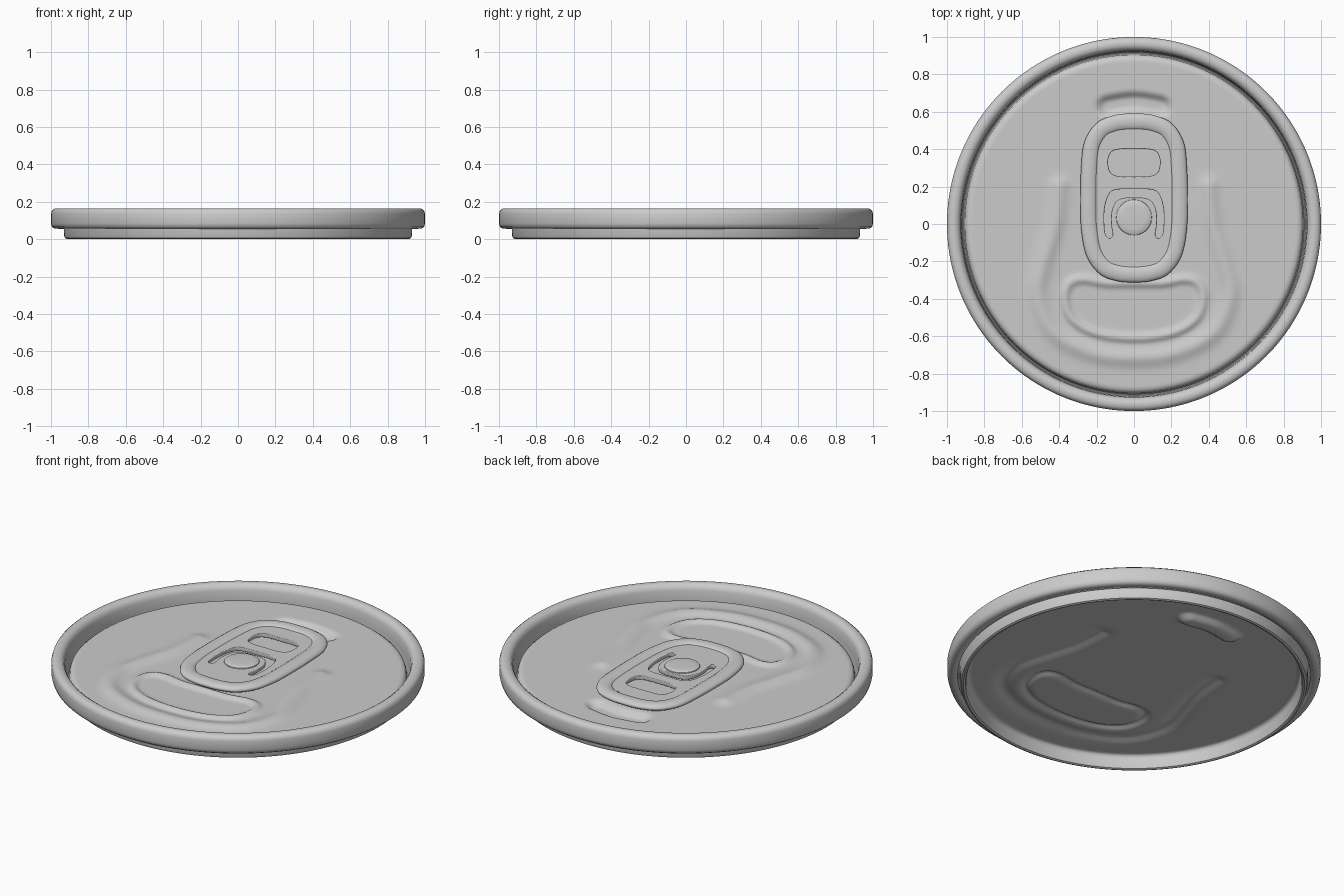
import bpy, bmesh, math
from mathutils import Vector

if "Cube" in bpy.data.objects:
    bpy.data.objects.remove(bpy.data.objects["Cube"])


def smooth_path(pts, closed, n=6):
    """Catmull-Rom curve through 2D points."""
    out, c = [], len(pts)
    for i in range(c if closed else c - 1):
        if closed:
            p = [Vector(pts[(i + k) % c]) for k in (-1, 0, 1, 2)]
        else:
            p = [Vector(pts[min(max(i + k, 0), c - 1)]) for k in (-1, 0, 1, 2)]
        for j in range(n):
            t = j / n
            out.append(0.5 * (2 * p[1] + (p[2] - p[0]) * t
                              + (2 * p[0] - 5 * p[1] + 4 * p[2] - p[3]) * t * t
                              + (3 * p[1] - p[0] - 3 * p[2] + p[3]) * t ** 3))
    if not closed:
        out.append(Vector(pts[-1]))
    return out


def mirrored(half):
    return half + [(-x, y) for x, y in reversed(half) if abs(x) > 1e-6]


def path_distance(x, y, path, closed):
    best = 9.0
    for i in range(len(path) if closed else len(path) - 1):
        a, b = path[i], path[(i + 1) % len(path)]
        dx, dy = b[0] - a[0], b[1] - a[1]
        t = ((x - a[0]) * dx + (y - a[1]) * dy) / (dx * dx + dy * dy + 1e-12)
        t = min(max(t, 0), 1)
        best = min(best, (x - a[0] - t * dx) ** 2 + (y - a[1] - t * dy) ** 2)
    return math.sqrt(best)


def finish(ob, angle=40):
    bpy.ops.object.select_all(action='DESELECT')
    ob.select_set(True)
    bpy.context.view_layer.objects.active = ob
    if ob.type == 'CURVE':
        bpy.ops.object.convert(target='MESH')
        ob = bpy.context.object
    bpy.ops.object.shade_smooth_by_angle(angle=math.radians(angle))
    return ob


def lathe(name, profile, segs, height=None):
    """Revolve (r, z) points from the axis outwards; height(x, y) adds relief."""
    bm = bmesh.new()
    prev = None
    for r, z in profile:
        if r == 0:
            h = height(0, 0) if height else 0
            prev = [bm.verts.new((0, 0, z + h))]
            continue
        ring = []
        for k in range(segs):
            a = 2 * math.pi * k / segs
            x, y = r * math.cos(a), r * math.sin(a)
            h = height(x, y) if height and r < 0.88 else 0
            ring.append(bm.verts.new((x, y, z + h)))
        for k in range(segs):
            m = (k + 1) % segs
            if len(prev) == 1:
                bm.faces.new((prev[0], ring[k], ring[m]))
            else:
                bm.faces.new((prev[k], ring[k], ring[m], prev[m]))
        prev = ring
    me = bpy.data.meshes.new(name)
    bm.to_mesh(me)
    bm.free()
    ob = bpy.data.objects.new(name, me)
    bpy.context.collection.objects.link(ob)
    return ob


def curve_object(name, outlines, dims, **settings):
    cu = bpy.data.curves.new(name, 'CURVE')
    cu.dimensions = dims
    for pts in outlines:
        sp = cu.splines.new('POLY')
        sp.points.add(len(pts) - 1)
        for p, v in zip(sp.points, pts):
            p.co = (v[0], v[1], 0, 1)
        sp.use_cyclic_u = True
    for k, v in settings.items():
        setattr(cu, k, v)
    ob = bpy.data.objects.new(name, cu)
    bpy.context.collection.objects.link(ob)
    return ob


# Pressed relief of the lid: mouth bead, U-shaped bead and finger dimple
mouth = smooth_path(mirrored([(0, -.315), (.15, -.315), (.27, -.295), (.345, -.32), (.37, -.4),
                              (.33, -.51), (.2, -.585), (0, -.61)]), True, 4)
arm = [(.4, .2), (.42, .0), (.48, -.2), (.515, -.38), (.43, -.58), (.22, -.69)]
u_bead = smooth_path(arm + [(0, -.715)] + [(-x, y) for x, y in reversed(arm)], False, 4)
dimple = smooth_path([(-.14, .63), (0, .65), (.14, .63)], False, 4)


def relief(x, y):
    h = 0.016 * math.exp(-(path_distance(x, y, mouth, True) / 0.022) ** 2)
    h += 0.018 * math.exp(-(path_distance(x, y, u_bead, False) / 0.045) ** 2)
    if y > .4:
        h -= 0.03 * math.exp(-(path_distance(x, y, dimple, False) / 0.05) ** 4)
    return h


# Lid: flat panel, countersunk groove, chuck wall and curled rim in one sheet
PANEL = 0.088
rings = 95
profile = [(0.87 * i / rings, PANEL) for i in range(rings + 1)]
profile += [(.884, .086), (.895, .078), (.9, .062), (.903, .02), (.907, .009), (.914, .006),
            (.921, .009), (.925, .02), (.927, .08), (.931, .13), (.938, .149), (.952, .159),
            (.966, .16), (.98, .158), (.991, .149), (.995, .135), (.995, .085), (.991, .069),
            (.98, .061), (.945, .06)]
lid = lathe("lid", profile, 224, relief)
sheet = lid.modifiers.new("sheet", 'SOLIDIFY')
sheet.thickness = 0.01
sheet.offset = 0
finish(lid)

# Pull tab plate with finger hole and U-shaped slot
tab_half = [(0, .59), (.1, .583), (.2, .54), (.265, .44), (.283, .3), (.287, .1),
            (.28, -.05), (.25, -.18), (.18, -.27), (.09, -.305), (0, -.312)]
tab_outline = smooth_path(mirrored(tab_half), True, 5)
finger_hole = smooth_path(mirrored([(0, .405), (.09, .402), (.13, .38), (.143, .33),
                                    (.13, .275), (.09, .253), (0, .25)]), True, 5)
slot = smooth_path(mirrored([(0, .19), (.09, .188), (.135, .165), (.16, .09), (.163, 0),
                             (.155, -.06), (.13, -.08), (.11, -.06), (.118, 0), (.115, .07),
                             (.09, .12), (.05, .136), (0, .138)]), True, 5)


def inset(path, d):
    out = []
    for i, p in enumerate(path):
        t = (path[(i + 1) % len(path)] - path[i - 1]).normalized()
        out.append(p + Vector((t.y, -t.x)) * d)
    return out


plate = curve_object("tab_plate", [inset(tab_outline, .05), finger_hole, slot], '2D',
                     fill_mode='BOTH', extrude=0.008, bevel_depth=0.004, bevel_resolution=2)
plate.location.z = 0.118
finish(plate)

# Curled border of the tab
border = curve_object("tab_border", [inset(tab_outline, .044)], '3D',
                      fill_mode='FULL', bevel_depth=0.044, bevel_resolution=5)
border.scale.z = 0.5
border.location.z = 0.12
finish(border)

# Rivet fixing the tab to the lid
rivet = lathe("rivet", [(0, .141), (.06, .141), (.085, .139), (.094, .134), (.096, .128),
                        (.07, .122), (.07, .088)], 48)
rivet.location.y = 0.035
finish(rivet)
